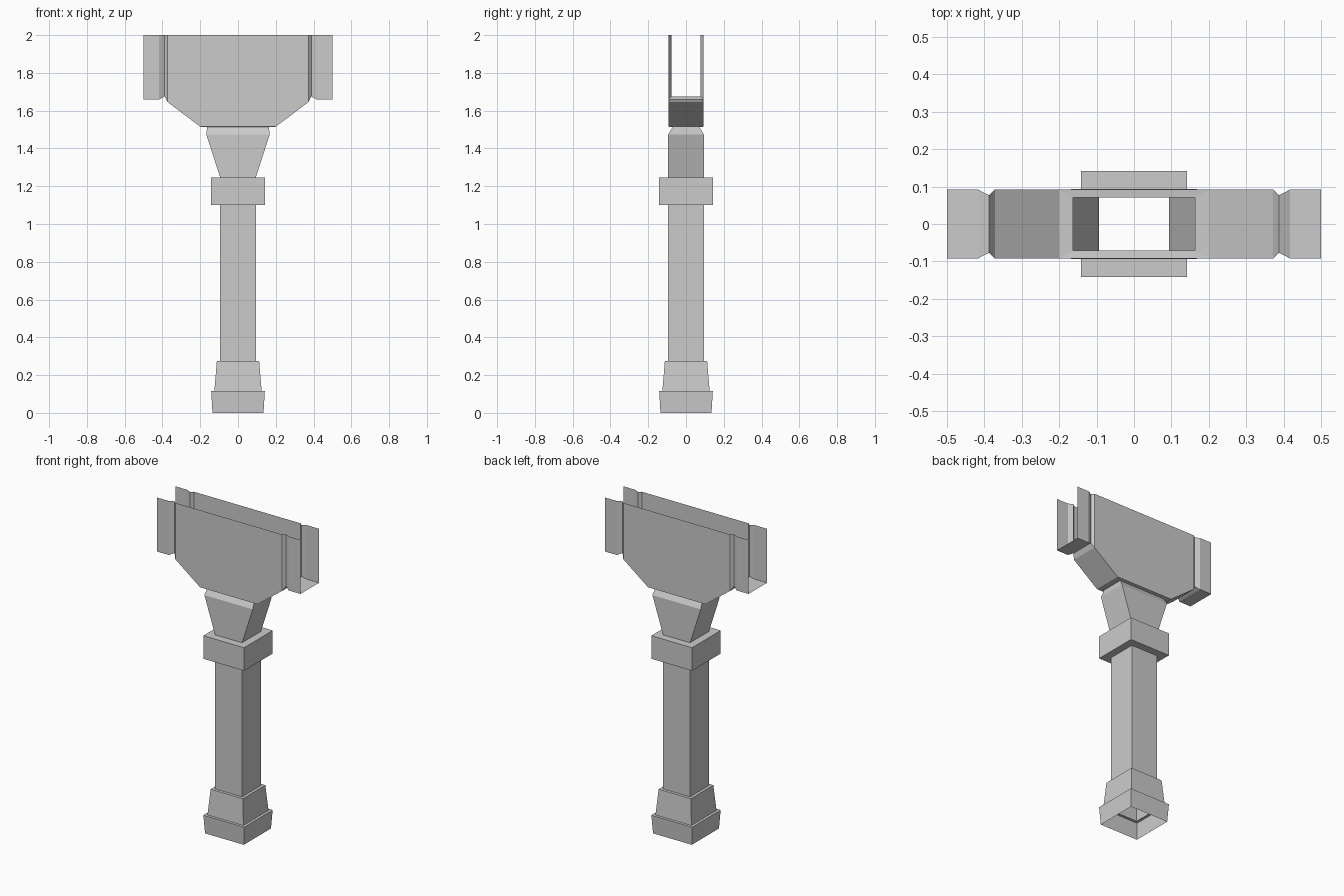
import bpy, bmesh

if "Cube" in bpy.data.objects:
    bpy.data.objects.remove(bpy.data.objects["Cube"])


def finish(name, bm):
    bmesh.ops.remove_doubles(bm, verts=bm.verts, dist=0.0005)
    bmesh.ops.recalc_face_normals(bm, faces=bm.faces)
    me = bpy.data.meshes.new(name)
    bm.to_mesh(me)
    bm.free()
    ob = bpy.data.objects.new(name, me)
    bpy.context.collection.objects.link(ob)
    return ob


def square_shell(name, rings):
    """Open rectangular tube through rings of (half x, half y, z)."""
    bm = bmesh.new()
    loops = [[bm.verts.new((sx * x, sy * y, z))
              for sx, sy in ((-1, -1), (1, -1), (1, 1), (-1, 1))]
             for x, y, z in rings]
    for a, b in zip(loops, loops[1:]):
        for i in range(4):
            j = (i + 1) % 4
            bm.faces.new((a[i], a[j], b[j], b[i]))
    return finish(name, bm)


# stepped, hollow foot
square_shell("base", [(.135, .135, 0), (.142, .142, .115), (.125, .125, .115),
                      (.112, .112, .275), (.094, .094, .275)])
# plain shaft
square_shell("shaft", [(.094, .094, .275), (.094, .094, 1.10)])
# collar band
square_shell("collar", [(.094, .094, 1.10), (.142, .142, 1.10),
                        (.142, .142, 1.245), (.094, .094, 1.245)])
# flared neck, opening into the trough floor
square_shell("neck", [(.094, .094, 1.245), (.168, .094, 1.475),
                      (.163, .071, 1.513), (.20, .092, 1.515)])

# open-ended trough: U sections (x, half width, floor z), pinched near the ends
half = [(.20, .092, 1.515), (.372, .092, 1.645), (.388, .077, 1.675),
        (.417, .092, 1.66), (.50, .092, 1.66)]
stations = [(-x, y, z) for x, y, z in reversed(half)] + half
bm = bmesh.new()
sections = [[bm.verts.new(p) for p in
             ((x, -y, 2), (x, -y, z), (x, y, z), (x, y, 2))]
            for x, y, z in stations]
for k, (a, b) in enumerate(zip(sections, sections[1:])):
    for i in range(3):
        if i == 1 and k == len(half) - 1:
            continue  # the neck opens here
        bm.faces.new((a[i], b[i], b[i + 1], a[i + 1]))
finish("trough", bm)
